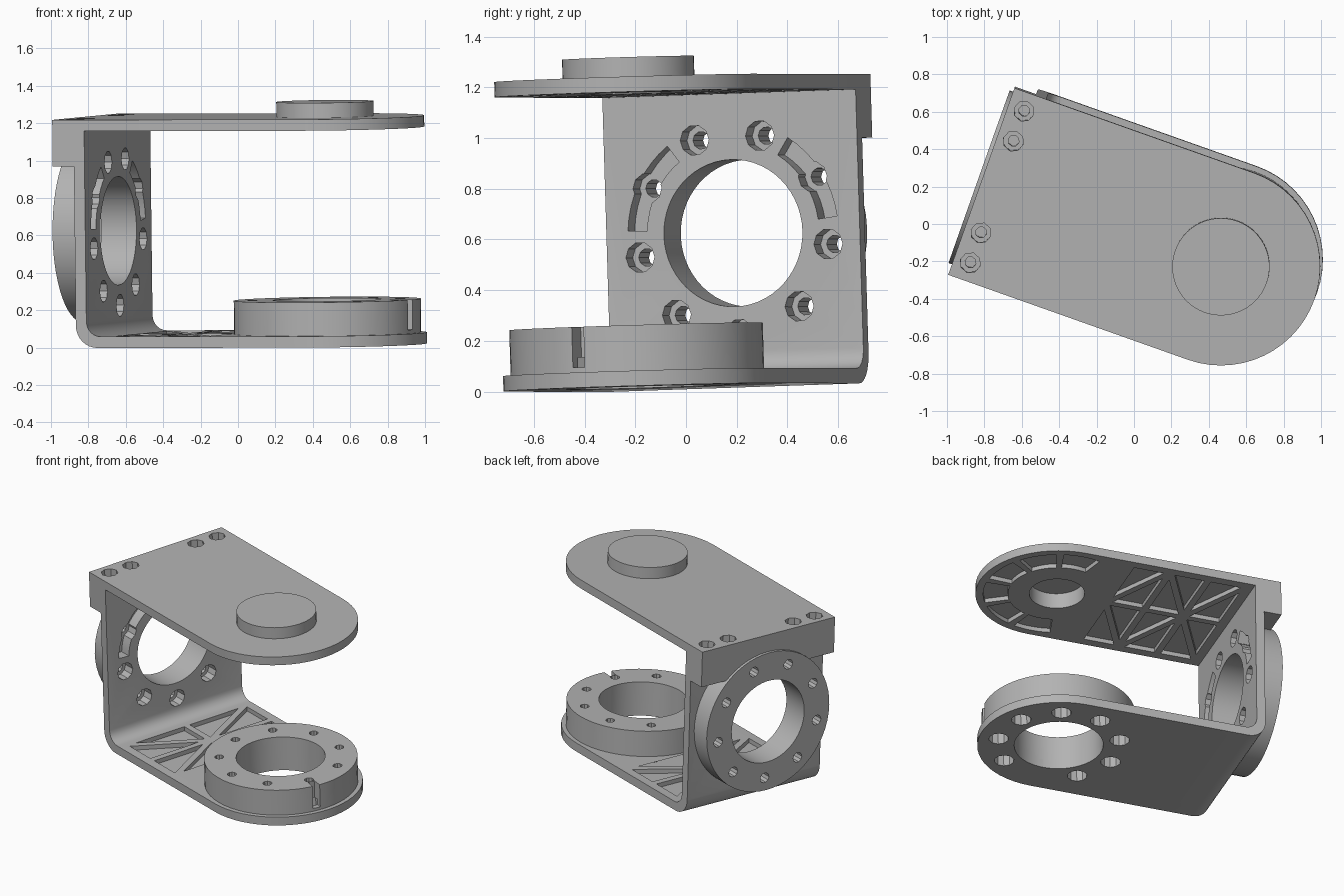
import bpy, bmesh
from math import sin, cos, pi, radians
from mathutils import Matrix, Vector

if "Cube" in bpy.data.objects:
    bpy.data.objects.remove(bpy.data.objects["Cube"], do_unlink=True)

grey = bpy.data.materials.new("grey metal")
grey.use_nodes = True
GREY = (0.45, 0.45, 0.45, 1)
grey.diffuse_color = GREY
grey.node_tree.nodes["Principled BSDF"].inputs["Base Color"].default_value = GREY

# Placement of the whole bracket: arms run along local x, wall stands at -x
PLACE = (Matrix.Translation((0.48, -0.19, 0.017)) @ Matrix.Rotation(0.03, 4, 'X')
         @ Matrix.Rotation(-0.012, 4, 'Y') @ Matrix.Rotation(radians(-19.5), 4, 'Z'))
UP = Matrix.Identity(4)
# Wall frame: x -> width, y -> height, z -> outward along the arms
WALL = Matrix.Translation((0, 0, 0.61)) @ Matrix(
    ((0, 0, 1, 0), (1, 0, 0, 0), (0, 1, 0, 0), (0, 0, 0, 1)))
# Side frame: x -> along the arms, y -> height, z -> across
SIDE = Matrix.Rotation(pi / 2, 4, 'X')

HALF, BORE, BOLT_R = 0.53, 0.29, 0.40
WALL_OUT, WALL_IN, THICK = -1.24, -1.18, 0.06
TOP_LOW, TOP_HIGH, BACK = 1.16, 1.22, -1.36
BOLT_ANGLES = [radians(32 + 40 * i) for i in range(9)]


def prism(bm, pts, z0, z1, frame=UP):
    """Extrude a closed outline from z0 to z1."""
    low = [bm.verts.new(frame @ Vector((p[0], p[1], z0))) for p in pts]
    high = [bm.verts.new(frame @ Vector((p[0], p[1], z1))) for p in pts]
    bm.faces.new(low[::-1])
    bm.faces.new(high)
    for i in range(len(pts)):
        j = (i + 1) % len(pts)
        bm.faces.new((low[i], low[j], high[j], high[i]))


def arc(r, a0, a1, n, cx=0, cy=0):
    return [(cx + r * cos(a0 + (a1 - a0) * i / n), cy + r * sin(a0 + (a1 - a0) * i / n))
            for i in range(n + 1)]


def circle(r, n=56, cx=0, cy=0):
    return arc(r, 0, 2 * pi, n, cx, cy)[:-1]


def sector(r0, r1, a0, a1, n=8):
    return arc(r1, a0, a1, n) + arc(r0, a1, a0, n)


def stepped_hole(bm, x, y, r0, z0, z_step, r1, z1, frame=UP, n=10):
    """Small bore joined to a wider counterbore."""
    rings = []
    for r, z in ((r0, z0), (r0, z_step), (r1, z_step), (r1, z1)):
        rings.append([bm.verts.new(frame @ Vector((px, py, z))) for px, py in circle(r, n, x, y)])
    bm.faces.new(rings[0])
    bm.faces.new(rings[-1])
    for a, b in zip(rings, rings[1:]):
        for i in range(n):
            j = (i + 1) % n
            bm.faces.new((a[i], a[j], b[j], b[i]))


def finish(bm, name):
    bmesh.ops.recalc_face_normals(bm, faces=bm.faces)
    me = bpy.data.meshes.new(name)
    bm.to_mesh(me)
    bm.free()
    ob = bpy.data.objects.new(name, me)
    bpy.context.scene.collection.objects.link(ob)
    return ob


def solid(name, *prisms):
    bm = bmesh.new()
    for args in prisms:
        prism(bm, *args)
    return finish(bm, name)


def combine(target, tool, operation='DIFFERENCE'):
    mod = target.modifiers.new("cut", 'BOOLEAN')
    mod.operation, mod.object, mod.solver = operation, tool, 'EXACT'
    deps = bpy.context.evaluated_depsgraph_get()
    me = bpy.data.meshes.new_from_object(target.evaluated_get(deps))
    target.modifiers.clear()
    target.data = me


def drop(*obs):
    for ob in obs:
        bpy.data.objects.remove(ob, do_unlink=True)


def lattice(u0, u1, cols, rows, rib=0.022, v=0.49):
    """Inset triangles of a braced grid."""
    out = []
    du, dv = (u1 - u0) / cols, 2 * v / rows
    for i in range(cols):
        for j in range(rows):
            a, b = u0 + i * du, -v + j * dv
            q = [Vector(p) for p in ((a, b), (a + du, b), (a + du, b + dv), (a, b + dv))]
            s = (i + j) % 2
            q = q[s:] + q[:s]
            for t in ((q[0], q[1], q[2]), (q[0], q[2], q[3])):
                la, lb, lc = ((t[1] - t[2]).length, (t[2] - t[0]).length, (t[0] - t[1]).length)
                centre = (t[0] * la + t[1] * lb + t[2] * lc) / (la + lb + lc)
                inradius = du * dv / (la + lb + lc)
                out.append([centre + (p - centre) * (1 - rib / inradius) for p in t])
    return out


# L-shaped frame with rounded bend and round arm end
profile = ([(0, 0), (0, THICK)] + arc(0.08, -pi / 2, -pi, 6, WALL_IN + 0.08, THICK + 0.08)
           + [(WALL_IN, TOP_LOW), (WALL_OUT, TOP_LOW)]
           + arc(0.12, pi, 1.5 * pi, 8, WALL_OUT + 0.12, 0.12))
frame = solid("lower_arm_and_wall", (profile, -HALF, HALF, SIDE))
arm_end = solid("arm_end", (circle(HALF), 0, THICK))
combine(frame, arm_end, 'UNION')
drop(arm_end)

# Collar, rear flange, top plate, its rear block and its pivot disc
collar = solid("lower_collar", (circle(0.5), THICK, 0.24))
flange = solid("wall_flange", (circle(0.49), -1.38, WALL_OUT, WALL))
plate = solid("top_plate", ([(BACK, HALF), (BACK, -HALF)] + arc(HALF, -pi / 2, pi / 2, 28),
                            TOP_LOW, TOP_HIGH))
block = solid("rear_block", ([(BACK, -HALF), (WALL_OUT, -HALF), (WALL_OUT, HALF), (BACK, HALF)],
                             0.97, TOP_LOW))
disc = solid("pivot_disc", (circle(0.26), TOP_HIGH, 1.30))

# Main bores
bores = solid("bore_cutter", (circle(BORE), -0.1, 0.4), (circle(BORE), -1.6, -1.0, WALL))
for ob in (frame, collar, flange):
    combine(ob, bores)

# Bolt circles on the wall and the collar
bm = bmesh.new()
for a in BOLT_ANGLES:
    x, y = BOLT_R * cos(a), BOLT_R * sin(a)
    stepped_hole(bm, x, y, 0.035, -1.6, -1.26, 0.06, -1.1, WALL)
    stepped_hole(bm, x, y, 0.03, 0.4, 0.12, 0.065, -0.1)
bolts = finish(bm, "bolt_cutter")
for ob in (frame, collar, flange, block):
    combine(ob, bolts)

# Curved slots on the inside of the wall, and a groove in the collar rim
slots = solid("slot_cutter", *[
    (sector(0.36, 0.44, radians(m - 25), radians(m + 25)), -1.26, -1.1, WALL) for m in (32, 152)])
combine(frame, slots)
combine(flange, slots)
groove = solid("groove_cutter", (sector(0.43, 0.6, radians(-11), radians(-5), 2), 0.08, 0.4))
combine(collar, groove)

# Weight-saving pockets between ribs
low_pockets = solid("lower_pocket_cutter",
                    *[(t, 0.03, 0.1) for t in lattice(-1.08, -0.5, 2, 2)])
combine(frame, low_pockets)
fan = [sector(0.32, 0.48, radians(a + 3), radians(a + 33)) for a in range(-108, 108, 36)]
top_pockets = solid("top_pocket_cutter",
                    *[(p, 1.1, 1.19) for p in lattice(-1.14, -0.34, 3, 2) + fan],
                    (circle(0.18), 1.1, 1.27))
combine(plate, top_pockets)
combine(disc, top_pockets)

# Screw holes along the rear edge of the top plate
bm = bmesh.new()
for v in (-0.43, -0.26, 0.26, 0.43):
    stepped_hole(bm, -1.27, v, 0.03, 1.06, 1.13, 0.055, 1.4, n=8)
screws = finish(bm, "screw_cutter")
for ob in (plate, block, frame):
    combine(ob, screws)
drop(bores, bolts, slots, groove, low_pockets, top_pockets, screws)

# Colour, shading and placement
parts = (frame, collar, flange, plate, block, disc)
bpy.ops.object.select_all(action='DESELECT')
for ob in parts:
    ob.data.materials.clear()
    ob.data.materials.append(grey)
    ob.matrix_world = PLACE
    ob.select_set(True)
bpy.context.view_layer.objects.active = frame
bpy.ops.object.shade_smooth_by_angle(angle=radians(25))
